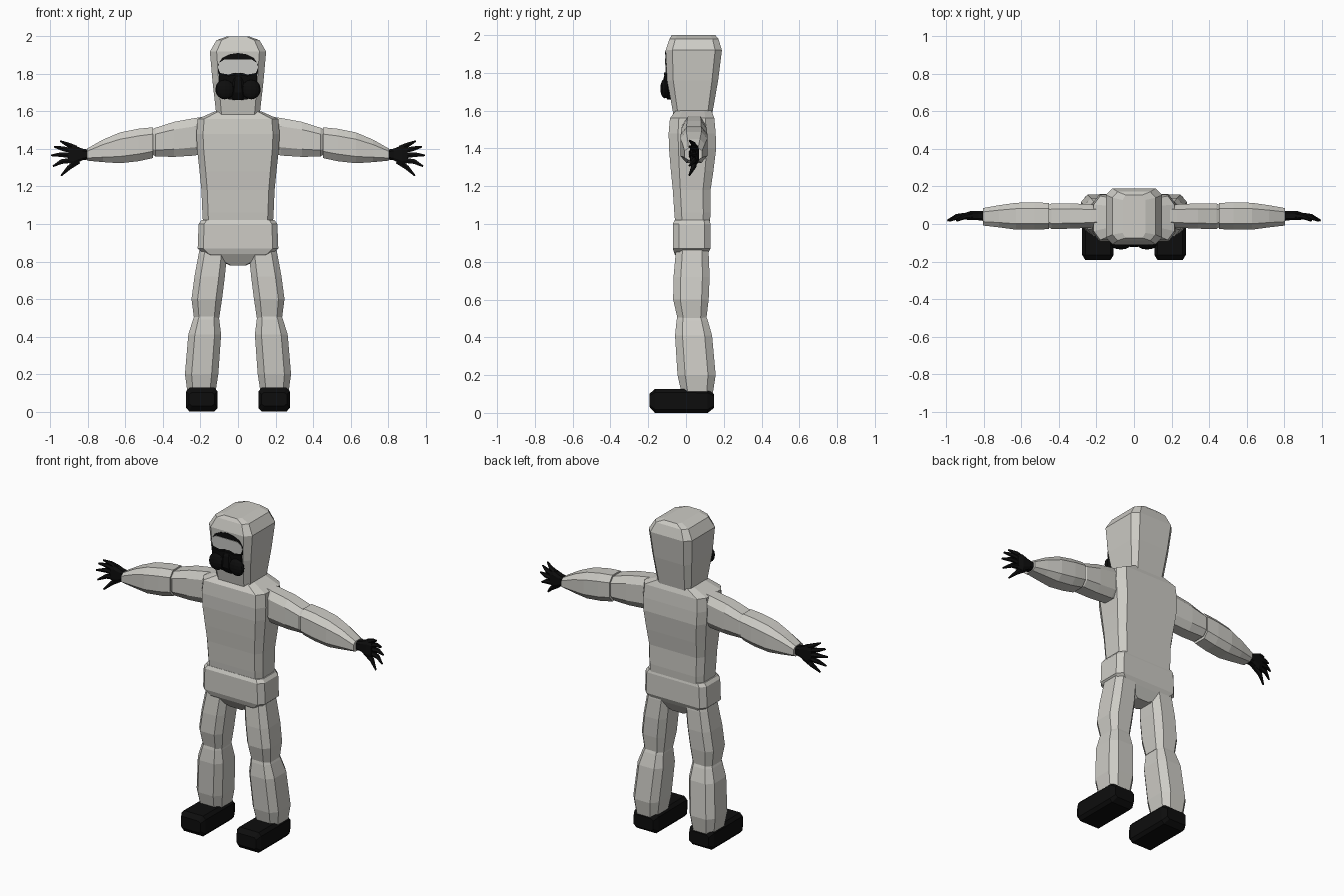
import bpy, bmesh, math
from mathutils import Vector, Matrix


def material(name, rgb):
    m = bpy.data.materials.new(name)
    m.diffuse_color = (*rgb, 1)
    return m


SUIT = material("suit_grey", (0.61, 0.60, 0.56))
BLACK = material("rubber_black", (0.004, 0.004, 0.004))
VISOR = material("visor_grey", (0.61, 0.61, 0.58))


def finish(bm, name, mat):
    bmesh.ops.recalc_face_normals(bm, faces=bm.faces)
    me = bpy.data.meshes.new(name)
    bm.to_mesh(me)
    bm.free()
    me.materials.append(mat)
    ob = bpy.data.objects.new(name, me)
    bpy.context.collection.objects.link(ob)
    return ob


def skin(bm, rings):
    """Join rings of points into a closed tube."""
    vr = [[bm.verts.new(p) for p in r] for r in rings]
    n = len(vr[0])
    for a, b in zip(vr, vr[1:]):
        for i in range(n):
            bm.faces.new((a[i], a[(i + 1) % n], b[(i + 1) % n], b[i]))
    bm.faces.new(vr[0])
    bm.faces.new(vr[-1])


def loft(name, axis, sections, mat, side=1, cut=(0.2, 0.2)):
    """Chamfered box sections (t, a0, a1, b0, b1) along an axis."""
    rings = []
    for t, a0, a1, b0, b1 in sections:
        ca, cb = (a1 - a0) * cut[0], (b1 - b0) * cut[1]
        ring = [(a0 + ca, b0), (a1 - ca, b0), (a1, b0 + cb), (a1, b1 - cb),
                (a1 - ca, b1), (a0 + ca, b1), (a0, b1 - cb), (a0, b0 + cb)]
        place = {"x": lambda a, b: (side * t, a, b),
                 "y": lambda a, b: (side * a, t, b),
                 "z": lambda a, b: (side * a, b, t)}[axis]
        rings.append([place(a, b) for a, b in ring])
    bm = bmesh.new()
    skin(bm, rings)
    return finish(bm, name, mat)


def sym(sections):
    """Sections (z, half width, y0, y1) centred on x = 0."""
    return [(z, -w, w, y0, y1) for z, w, y0, y1 in sections]


def finger(bm, points, radii, side, n=6):
    pts = [Vector((side * x, y, z)) for x, y, z in points]
    rings = []
    for i, p in enumerate(pts):
        d = (pts[min(i + 1, len(pts) - 1)] - pts[max(i - 1, 0)]).normalized()
        v = d.cross(Vector((0, 1, 0))).normalized()
        u = v.cross(d)
        rings.append([p + radii[i] * (math.cos(k * math.tau / n) * u +
                                      math.sin(k * math.tau / n) * v)
                      for k in range(n)])
    skin(bm, rings)


# Hood front slope between brow and chin
def hood_y(z):
    return -0.1 - (z - 1.76) * 0.05 if z > 1.76 else -0.1 + (1.76 - z) * 0.184


def face_plate(name, half, mat, lift):
    """Plate on the hood front from the right half of its outline (x, z)."""
    outline = half + [(-x, z) for x, z in reversed(half) if x > 0]
    bm = bmesh.new()
    skin(bm, [[(x, hood_y(z) - o, z) for x, z in outline] for o in (-0.002, lift)])
    return finish(bm, name, mat)


# Torso, pelvis and hood
loft("torso", "z", sym([
    (0.98, 0.185, -0.055, 0.125), (1.06, 0.19, -0.062, 0.13),
    (1.18, 0.195, -0.070, 0.13), (1.28, 0.205, -0.080, 0.145),
    (1.40, 0.218, -0.090, 0.16), (1.48, 0.222, -0.092, 0.157),
    (1.56, 0.215, -0.085, 0.15), (1.60, 0.125, -0.055, 0.135)]),
    SUIT, cut=(0.08, 0.2))
loft("pelvis", "z", sym([
    (1.02, 0.195, -0.06, 0.125), (1.0, 0.21, -0.07, 0.13),
    (0.87, 0.215, -0.07, 0.13), (0.84, 0.18, -0.06, 0.115),
    (0.78, 0.045, -0.02, 0.08)]), SUIT, cut=(0.07, 0.16))
loft("hood", "z", sym([
    (1.56, 0.113, -0.0632, 0.135), (1.76, 0.136, -0.1, 0.17),
    (1.92, 0.15, -0.108, 0.19), (1.98, 0.115, -0.088, 0.172),
    (2.0, 0.06, -0.075, 0.155)]), SUIT, cut=(0.12, 0.12))

# Face opening, visor and breathing mask
face_plate("face_opening", [(0.0, 1.912), (0.045, 1.905), (0.085, 1.885),
                            (0.107, 1.85), (0.105, 1.80), (0.0, 1.78)],
           BLACK, 0.003)
face_plate("visor", [(0.0, 1.876), (0.075, 1.876), (0.1, 1.86), (0.108, 1.835),
                     (0.095, 1.805), (0.05, 1.797), (0.025, 1.806), (0.0, 1.806)],
           VISOR, 0.006)
face_plate("mask", [(0.0, 1.797), (0.05, 1.79), (0.1, 1.803), (0.1, 1.74),
                    (0.085, 1.70), (0.05, 1.665), (0.0, 1.66)], BLACK, 0.014)
loft("mask_snout", "z", sym([
    (1.66, 0.028, -0.10, -0.06), (1.70, 0.036, -0.122, -0.07),
    (1.77, 0.028, -0.12, -0.07), (1.81, 0.016, -0.106, -0.08)]), BLACK)

for side, label in ((1, "right"), (-1, "left")):
    # Mask filter
    bm = bmesh.new()
    bmesh.ops.create_uvsphere(
        bm, u_segments=12, v_segments=8, radius=1,
        matrix=Matrix.Translation((side * 0.07, -0.112, 1.717)) @
        Matrix.Diagonal((0.051, 0.024, 0.052, 1)))
    finish(bm, label + "_filter", BLACK)

    # Arm
    loft(label + "_upper_arm", "x", [
        (0.16, -0.01, 0.10, 1.385, 1.575), (0.23, -0.02, 0.105, 1.365, 1.565),
        (0.34, -0.025, 0.11, 1.358, 1.545), (0.44, -0.027, 0.11, 1.36, 1.513),
        (0.465, -0.01, 0.095, 1.375, 1.50)], SUIT, side, (0.22, 0.22))
    loft(label + "_forearm", "x", [
        (0.452, -0.027, 0.112, 1.352, 1.516), (0.53, -0.03, 0.115, 1.335, 1.508),
        (0.63, -0.03, 0.113, 1.324, 1.488), (0.72, -0.018, 0.1, 1.33, 1.45),
        (0.805, -0.008, 0.085, 1.338, 1.402)], SUIT, side, (0.22, 0.22))

    # Glove
    loft(label + "_palm", "x", [
        (0.79, 0.015, 0.07, 1.345, 1.395), (0.83, 0.02, 0.07, 1.34, 1.402),
        (0.875, 0.02, 0.068, 1.315, 1.42), (0.905, 0.025, 0.058, 1.325, 1.41)],
        BLACK, side)
    bm = bmesh.new()
    for base, mid, tip in (
            ((0.865, 1.405), (0.905, 1.422), (0.947, 1.442)),
            ((0.885, 1.39), (0.935, 1.402), (0.98, 1.412)),
            ((0.89, 1.365), (0.945, 1.37), (0.995, 1.366)),
            ((0.885, 1.34), (0.94, 1.333), (0.986, 1.308)),
            ((0.85, 1.335), (0.9, 1.302), (0.943, 1.258))):
        finger(bm, [(base[0], 0.045, base[1]), (mid[0], 0.04, mid[1]),
                    (tip[0], 0.018, tip[1])], (0.016, 0.014, 0.005), side)
    finish(bm, label + "_fingers", BLACK)

    # Leg
    loft(label + "_thigh", "z", [
        (0.92, 0.05, 0.195, -0.045, 0.11), (0.84, 0.058, 0.21, -0.055, 0.12),
        (0.72, 0.07, 0.232, -0.066, 0.125), (0.60, 0.085, 0.248, -0.068, 0.12),
        (0.50, 0.10, 0.235, -0.045, 0.108)], SUIT, side, (0.2, 0.2))
    loft(label + "_shin", "z", [
        (0.515, 0.105, 0.23, -0.045, 0.105), (0.49, 0.1, 0.24, -0.05, 0.115),
        (0.41, 0.09, 0.265, -0.058, 0.138), (0.20, 0.105, 0.283, -0.045, 0.157),
        (0.09, 0.122, 0.268, -0.02, 0.14)], SUIT, side, (0.2, 0.2))

    # Boot
    loft(label + "_boot", "y", [
        (-0.192, 0.125, 0.26, 0.03, 0.102), (-0.165, 0.109, 0.276, 0.0, 0.127),
        (0.115, 0.109, 0.276, 0.0, 0.125), (0.147, 0.125, 0.26, 0.025, 0.10)],
        BLACK, side, (0.1, 0.15))
